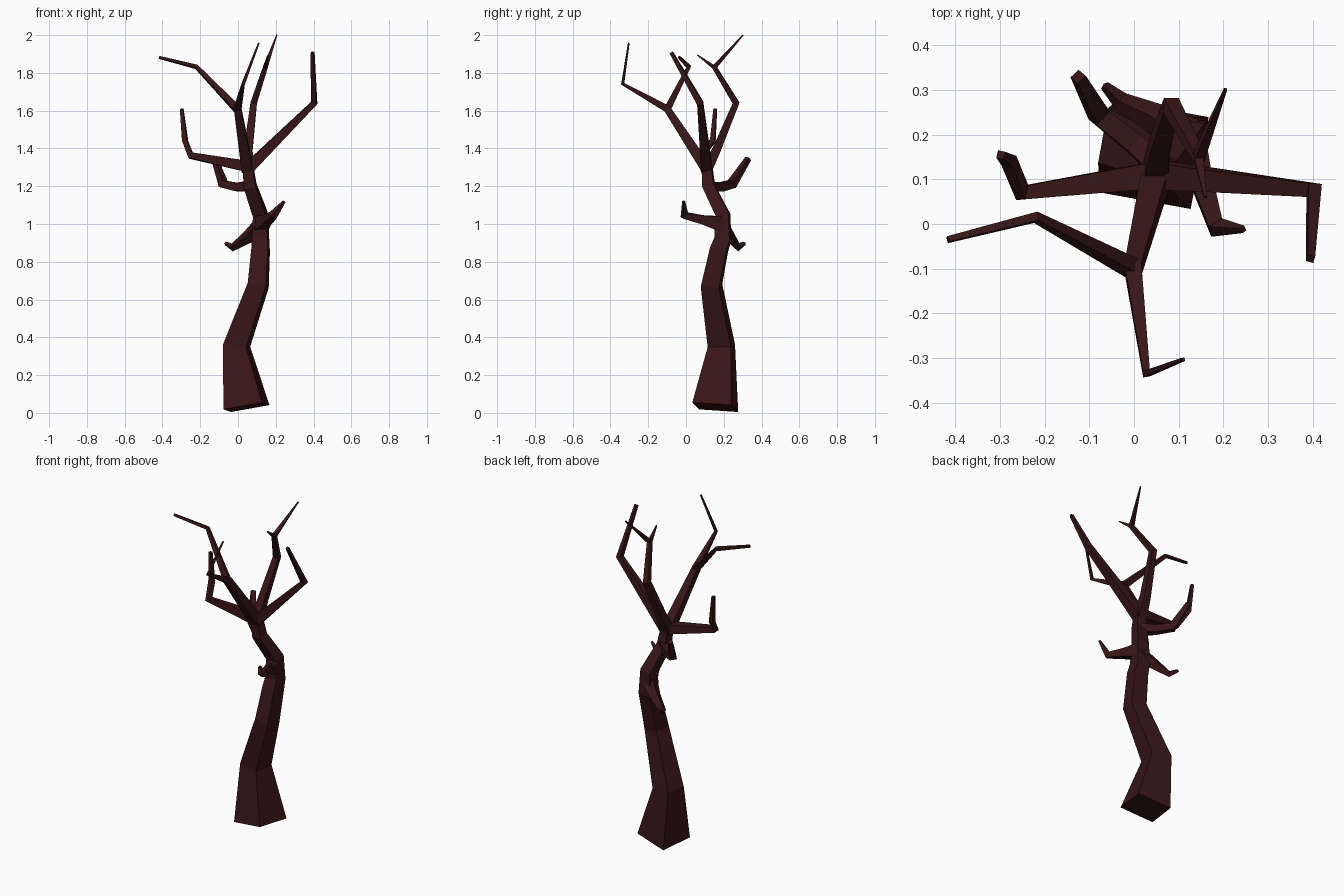
import bpy, bmesh, math
from mathutils import Vector

bark = bpy.data.materials.new("dark_bark")
bark.diffuse_color = (0.04, 0.008, 0.008, 1)


def limb(name, path, turn=0.0):
    """Four-sided tapering tube; path rows are x, y, z, width."""
    pts = [Vector(p[:3]) for p in path]
    segs = [(b - a).normalized() for a, b in zip(pts, pts[1:])]
    side = Vector((math.cos(turn), math.sin(turn), 0))
    if abs(side.dot(segs[0])) > 0.8:
        side = Vector((-math.sin(turn), math.cos(turn), 0))
    bm = bmesh.new()
    rings = []
    for i, p in enumerate(pts):
        a, b = segs[max(i - 1, 0)], segs[min(i, len(segs) - 1)]
        t = (a + b).normalized()
        side = (side - t * side.dot(t)).normalized()
        other = t.cross(side)
        h = path[i][3] / 2
        rings.append([bm.verts.new(p + side * h * u + other * h * v)
                      for u, v in ((-1, -1), (1, -1), (1, 1), (-1, 1))])
    for r, s in zip(rings, rings[1:]):
        for k in range(4):
            bm.faces.new((r[k], r[(k + 1) % 4], s[(k + 1) % 4], s[k]))
    bm.faces.new(rings[0][::-1])
    bm.faces.new(rings[-1])
    bmesh.ops.recalc_face_normals(bm, faces=bm.faces)
    me = bpy.data.meshes.new(name)
    bm.to_mesh(me)
    bm.free()
    me.materials.append(bark)
    bpy.context.collection.objects.link(bpy.data.objects.new(name, me))


# Crooked trunk
limb("trunk", [(.045, .155, .03, .21), (-.008, .187, .355, .125), (.107, .135, .675, .098),
               (.12, .175, .865, .088), (.12, .195, .92, .082), (.118, .195, 1.05, .072),
               (.065, .12, 1.2, .062), (.05, .11, 1.32, .05)], math.radians(-11))

# Short stubs on the trunk
limb("low_back_stub", [(.12, .19, .99, .07), (.05, .235, .93, .05), (-.03, .275, .876, .03),
                       (-.066, .31, .897, .015)])
limb("front_stub", [(.12, .19, 1.0, .08), (.15, .1, 1.02, .05), (.185, -.008, 1.045, .036),
                    (.245, -.012, 1.12, .012)])
limb("upper_back_stub", [(.07, .12, 1.2, .055), (0, .18, 1.195, .045), (-.078, .243, 1.212, .042),
                         (-.125, .33, 1.347, .025)])

# Crown branches
limb("left_branch", [(.05, .11, 1.305, .06), (-.25, .07, 1.362, .033), (-.28, .142, 1.44, .028),
                     (-.298, .155, 1.61, .017)])
limb("right_branch", [(.05, .11, 1.29, .06), (.403, .075, 1.64, .032), (.395, -.078, 1.908, .017)])
limb("back_branch", [(.05, .11, 1.29, .06), (.055, .165, 1.4, .045), (.083, .265, 1.64, .034),
                     (.145, .15, 1.83, .025), (.205, .302, 2.0, .006)])
limb("back_twig", [(.143, .155, 1.825, .022), (.16, .06, 1.895, .006)])
limb("front_branch", [(.05, .11, 1.29, .06), (-.002, -.1, 1.61, .038), (.028, -.335, 1.742, .016),
                      (.11, -.303, 1.958, .008)])
limb("front_left_twig", [(-.002, -.1, 1.605, .036), (-.22, .015, 1.832, .02),
                         (-.417, -.035, 1.882, .013)])
